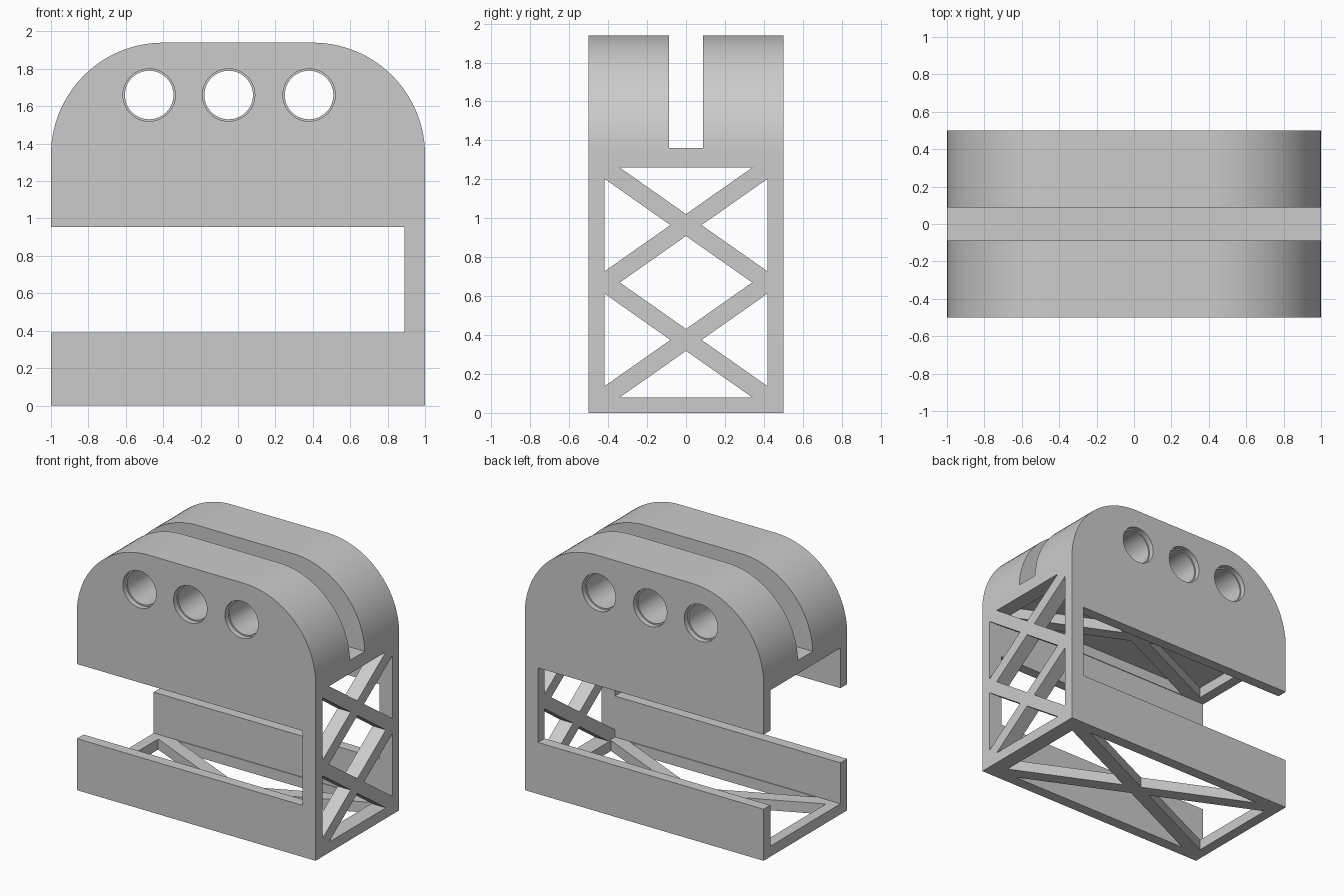
import bpy
import bmesh
from math import cos, sin, pi, hypot, radians
from mathutils import Vector

if "Cube" in bpy.data.objects:
    bpy.data.objects.remove(bpy.data.objects["Cube"], do_unlink=True)

grey = bpy.data.materials.new("plain grey")
grey.use_nodes = True
colour = (0.6, 0.6, 0.6, 1)
grey.diffuse_color = colour
grey.node_tree.nodes["Principled BSDF"].inputs["Base Color"].default_value = colour

AXES = {
    "x": lambda u, v, d: Vector((d, u, v)),
    "y": lambda u, v, d: Vector((u, d, v)),
    "z": lambda u, v, d: Vector((u, v, d)),
}


def prism(name, outline, axis, start, end):
    """Extrude a flat outline along one axis."""
    place = AXES[axis]
    bm = bmesh.new()
    face = bm.faces.new([bm.verts.new(place(u, v, start)) for u, v in outline])
    new = bmesh.ops.extrude_face_region(bm, geom=[face])["geom"]
    shift = place(0, 0, end - start)
    bmesh.ops.translate(bm, vec=shift, verts=[g for g in new if isinstance(g, bmesh.types.BMVert)])
    bmesh.ops.recalc_face_normals(bm, faces=bm.faces)
    mesh = bpy.data.meshes.new(name)
    bm.to_mesh(mesh)
    bm.free()
    mesh.materials.append(grey)
    obj = bpy.data.objects.new(name, mesh)
    bpy.context.collection.objects.link(obj)
    return obj


def rect(u0, u1, v0, v1):
    return [(u0, v0), (u1, v0), (u1, v1), (u0, v1)]


def arc(cu, cv, r, a0, a1, steps):
    return [(cu + r * cos(a0 + (a1 - a0) * i / steps),
             cv + r * sin(a0 + (a1 - a0) * i / steps)) for i in range(steps + 1)]


def brace_cells(u0, u1, v0, v1, half):
    """Openings left by an X brace: bottom, right, top, left."""
    w, h = u1 - u0, v1 - v0
    du, dv = half * hypot(w, h) / h, half * hypot(w, h) / w
    uc, vc = (u0 + u1) / 2, (v0 + v1) / 2
    return [
        [(u0 + du, v0), (u1 - du, v0), (uc, vc - dv)],
        [(u1, v0 + dv), (u1, v1 - dv), (uc + du, vc)],
        [(u1 - du, v1), (u0 + du, v1), (uc, vc + dv)],
        [(u0, v1 - dv), (u0, v0 + dv), (uc - du, vc)],
    ]


# Solid body with a domed top
R, TOP = 0.6, 1.94
outline = [(-1, 0), (1, 0)]
outline += arc(1 - R, TOP - R, R, 0, pi / 2, 28)
outline += arc(R - 1, TOP - R, R, pi / 2, pi, 28)
body = prism("braced_housing", outline, "y", -0.5, 0.5)


def cut(outline, axis, start, end):
    cutter = prism("cutter", outline, axis, start, end)
    cutter.hide_render = True
    mod = body.modifiers.new("cut", "BOOLEAN")
    mod.operation = "DIFFERENCE"
    mod.solver = "EXACT"
    mod.object = cutter
    bpy.context.view_layer.objects.active = body
    bpy.ops.object.modifier_apply(modifier=mod.name)
    bpy.data.objects.remove(cutter, do_unlink=True)


# Open chamber, side windows and top slot
cut(rect(-1.2, 0.89, 0.08, 1.26), "y", -0.42, 0.42)
cut(rect(-1.2, 0.89, 0.39, 0.955), "y", -0.7, 0.7)
cut(rect(-0.088, 0.088, 1.36, 2.2), "x", -1.2, 1.2)

# Three through holes with shallow counterbores
for x in (-0.475, -0.05, 0.38):
    cut(arc(x, 1.66, 0.13, 0, 2 * pi, 48)[:-1], "y", -0.7, 0.7)
    for side in (-1, 1):
        cut(arc(x, 1.66, 0.14, 0, 2 * pi, 48)[:-1], "y", side * 0.46, side * 0.7)

# Cross-braced end wall: two stacked X braces sharing a diamond
lower = brace_cells(-0.42, 0.42, 0.08, 0.67, 0.046)
upper = brace_cells(-0.42, 0.42, 0.67, 1.26, 0.046)
diamond = lower[2] + [upper[0][2]]
diamond = [diamond[0], diamond[3], diamond[1], diamond[2]]
for cell in [lower[0], lower[1], lower[3], diamond, upper[1], upper[2], upper[3]]:
    cut(cell, "x", 0.8, 1.2)

# Cross-braced floor and ceiling pockets
for cell in brace_cells(-0.92, 0.88, -0.415, 0.415, 0.05):
    cut(cell, "z", -0.2, 0.2)
    cut(cell, "z", 1.2, 1.34)

# Smooth curves, sharp edges
bpy.ops.object.select_all(action="DESELECT")
body.select_set(True)
bpy.context.view_layer.objects.active = body
bpy.ops.object.shade_smooth_by_angle(angle=radians(30))
